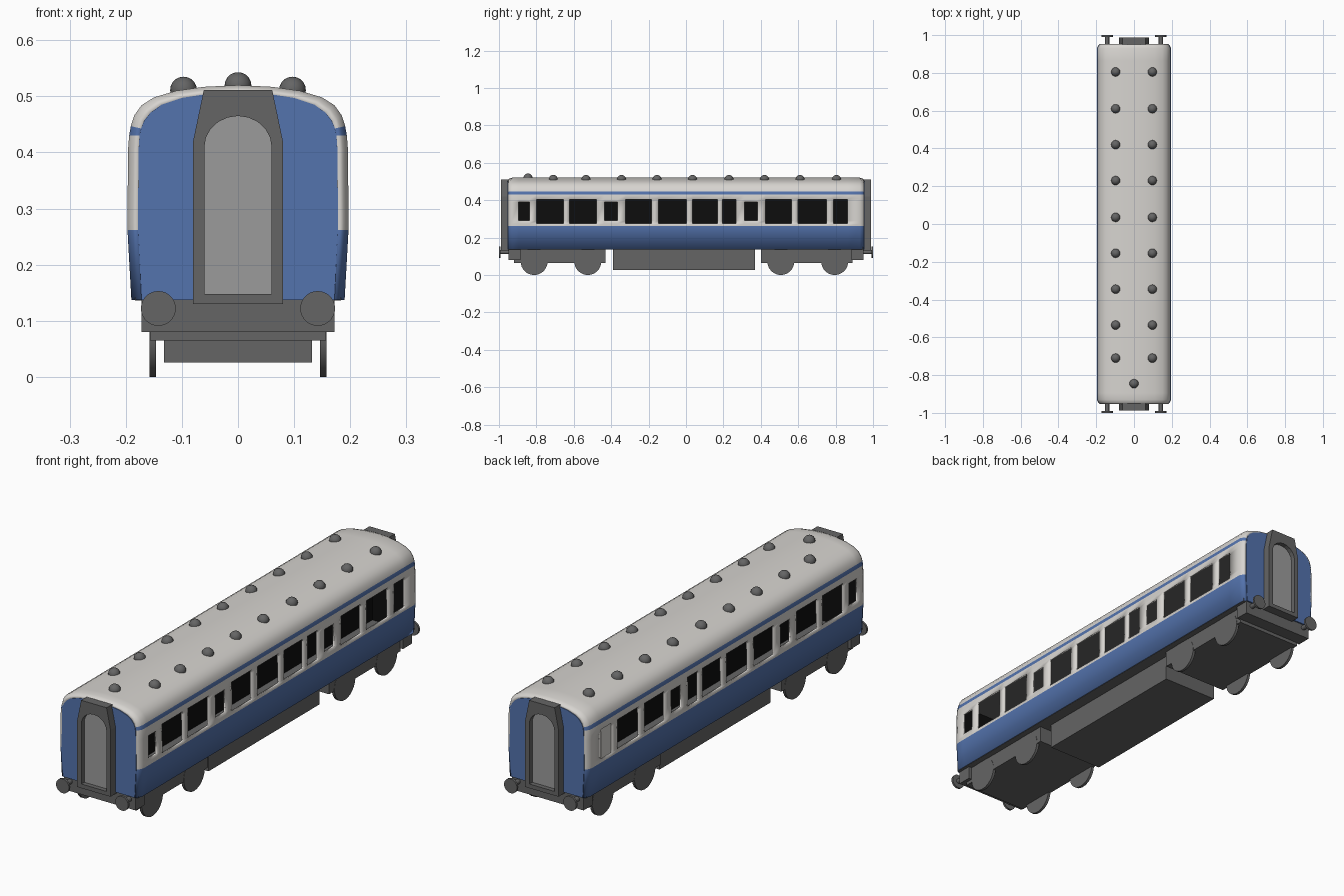
import bpy, bmesh, math
from mathutils import Matrix

if "Cube" in bpy.data.objects:
    bpy.data.objects.remove(bpy.data.objects["Cube"])


def mat(name, r, g, b):
    m = bpy.data.materials.new(name)
    m.diffuse_color = (r, g, b, 1)
    m.use_nodes = True
    m.node_tree.nodes["Principled BSDF"].inputs["Base Color"].default_value = m.diffuse_color
    return m


WHITE = mat("off_white", 0.68, 0.66, 0.63)
BLUE = mat("blue", 0.088, 0.172, 0.42)
DARK = mat("dark_grey", 0.13, 0.13, 0.13)
DOOR = mat("door_grey", 0.33, 0.33, 0.33)
BLACK = mat("black", 0.004, 0.004, 0.004)


def finish(name, bm, mats, recalc=True):
    if recalc:
        bmesh.ops.recalc_face_normals(bm, faces=bm.faces[:])
    me = bpy.data.meshes.new(name)
    bm.to_mesh(me)
    bm.free()
    for m in mats:
        me.materials.append(m)
    ob = bpy.data.objects.new(name, me)
    bpy.context.collection.objects.link(ob)
    return ob


def smooth(ob, angle=35):
    bpy.ops.object.select_all(action='DESELECT')
    ob.select_set(True)
    bpy.context.view_layer.objects.active = ob
    bpy.ops.object.shade_smooth_by_angle(angle=math.radians(angle))


def box(name, x, y, z, m):
    """Box from (min, max) ranges."""
    bm = bmesh.new()
    bmesh.ops.create_cube(bm, size=1)
    for v in bm.verts:
        for i, r in enumerate((x, y, z)):
            v.co[i] = r[0] if v.co[i] < 0 else r[1]
    return finish(name, bm, [m])


def prism(name, outline, y0, y1, m):
    """Extrude an (x, z) outline along y."""
    bm = bmesh.new()
    f = bm.faces.new([bm.verts.new((x, y0, z)) for x, z in outline])
    r = bmesh.ops.extrude_face_region(bm, geom=[f])
    for v in r["geom"]:
        if isinstance(v, bmesh.types.BMVert):
            v.co.y = y1
    return finish(name, bm, [m])


def cyl(name, pos, radius, depth, axis, m, seg=28):
    bm = bmesh.new()
    rot = Matrix.Rotation(math.pi / 2, 4, 'Y' if axis == 'x' else 'X')
    bmesh.ops.create_cone(bm, cap_ends=True, segments=seg, radius1=radius, radius2=radius,
                          depth=depth, matrix=Matrix.Translation(pos) @ rot)
    smooth(finish(name, bm, [m]))


# body cross-section, right half from bottom to roof ridge
half = [(.190, .137), (.197, .262), (.197, .275), (.197, .29), (.196, .39), (.196, .405),
        (.194, .43), (.191, .447), (.185, .466), (.172, .484), (.150, .498), (.11, .510),
        (.06, .517), (0, .52)]
profile = half + [(-x, z) for x, z in half[-2::-1]]


def inset(p, k):
    x, z = p
    return x * (1 - .09 * k), z - .012 * k * max(0, min(1, (z - .43) / .05))


# windows as (y start, y end); small ones have a lower height
big = [(-.80, -.655), (-.623, -.478), (-.323, -.184), (-.147, .003), (.035, .168),
       (.195, .268), (.425, .564), (.60, .75), (.789, .864)]
small = [(-.895, -.837), (-.436, -.366), (.312, .382)]


def is_window(y, z):
    return (any(a < y < b for a, b in big) and .275 < z < .405) or \
           (any(a < y < b for a, b in small) and .29 < z < .39)


# body shell: rows along the profile, columns at the window edges
END = .953
rings = [(-END, 1), (-.948, .5), (-.930, 0), (.930, 0), (.948, .5), (END, 1)]
rings += [(y, 0) for w in big + small for y in w]
rings.sort()
bm = bmesh.new()
grid = []
for y, k in rings:
    row = []
    for p in profile:
        x, z = inset(p, k)
        row.append(bm.verts.new((x, y, z)))
    grid.append(row)
for i in range(len(rings) - 1):
    for j in range(len(profile) - 1):
        y = (rings[i][0] + rings[i + 1][0]) / 2
        z = (profile[j][1] + profile[j + 1][1]) / 2
        if is_window(y, z):
            continue
        f = bm.faces.new((grid[i][j], grid[i + 1][j], grid[i + 1][j + 1], grid[i][j + 1]))
        f.material_index = 1 if z < .262 or .43 < z < .447 else 0
bm.normal_update()
if sum(f.normal.z * f.calc_area() for f in bm.faces) < 0:
    bmesh.ops.reverse_faces(bm, faces=bm.faces[:])
body = finish("body_shell", bm, [WHITE, BLUE], recalc=False)
smooth(body)
sol = body.modifiers.new("thickness", 'SOLIDIFY')
sol.thickness = .01
sol.offset = -1

# frosted window at the rear of the left side
box("frosted_window", (-.192, -.187), (.785, .868), (.27, .41), WHITE)

# interior: floor, ceiling, dark centre wall and bulkheads
box("floor", (-.184, .184), (-.945, .945), (.136, .150), DARK)
box("ceiling", (-.182, .182), (-.93, .93), (.440, .446), DARK)
box("centre_wall", (-.004, .004), (-.92, .92), (.15, .44), BLACK)

# gangway outlines
frame = [(-.08, .13), (.08, .13), (.08, .42), (.061, .511), (-.061, .511), (-.08, .42)]
R = .06
door = [(-R, .148), (R, .148)] + [
    (R * math.cos(a), .41 + .055 * math.sin(a)) for a in [math.pi * i / 10 for i in range(11)]]


def gangway(name, s):
    """Frame with an arched opening, bridged outer to inner."""
    bm = bmesh.new()
    loops = []
    for y in (s * .945, s * .988):
        for o in (frame, door):
            vs = [bm.verts.new((x, y, z)) for x, z in o]
            loops.append([bm.edges.new((vs[i], vs[(i + 1) % len(vs)])) for i in range(len(vs))])
    for a, b in ((0, 2), (1, 3)):
        bmesh.ops.bridge_loops(bm, edges=loops[a] + loops[b])
    bmesh.ops.triangle_fill(bm, edges=loops[2] + loops[3], use_beauty=True)
    bmesh.ops.triangle_fill(bm, edges=loops[0] + loops[1], use_beauty=True)
    finish(name, bm, [DARK])


for s, end in ((-1, "front"), (1, "back")):
    # end wall, bulkhead, gangway and door
    prism(end + "_end_wall", [inset(p, 1.06) for p in profile], s * (END - .014), s * (END + .001), BLUE)
    box(end + "_bulkhead", (-.18, .18), sorted((s * .915, s * .922)), (.15, .44), BLACK)
    gangway(end + "_gangway", s)
    prism(end + "_door", door, s * .95, s * .968, DOOR)
    # buffer beam and buffers
    box(end + "_buffer_beam", (-.172, .172), sorted((s * .885, s * .948)), (.08, .138), DARK)
    for x in (-.142, .142):
        cyl(end + "_buffer_stem", (x, s * .965, .122), .011, .06, 'y', DARK, 12)
        cyl(end + "_buffer_disc", (x, s * .9955, .122), .031, .009, 'y', DARK)

# bogies with wheels
for name, y0, y1, wheels in (("front", -.92, -.43, (-.812, -.525)), ("back", .40, .89, (.507, .795))):
    box(name + "_bogie", (-.157, .157), (y0, y1), (.065, .138), DARK)
    for y in wheels:
        for x in (-.152, .152):
            cyl(name + "_wheel", (x, y, .072), .072, .012, 'x', DARK, 32)

# equipment box under the floor
box("underfloor_box", (-.132, .132), (-.39, .37), (.026, .138), DARK)

# roof ventilators
vents = [(x, y, .511) for x in (-.097, .097)
         for y in (.805, .61, .42, .23, .035, -.155, -.345, -.535, -.71)] + [(0, -.845, .519)]
for v in vents:
    bm = bmesh.new()
    bmesh.ops.create_uvsphere(bm, u_segments=16, v_segments=10, radius=.024,
                              matrix=Matrix.Translation(v))
    smooth(finish("roof_vent", bm, [DARK]))
